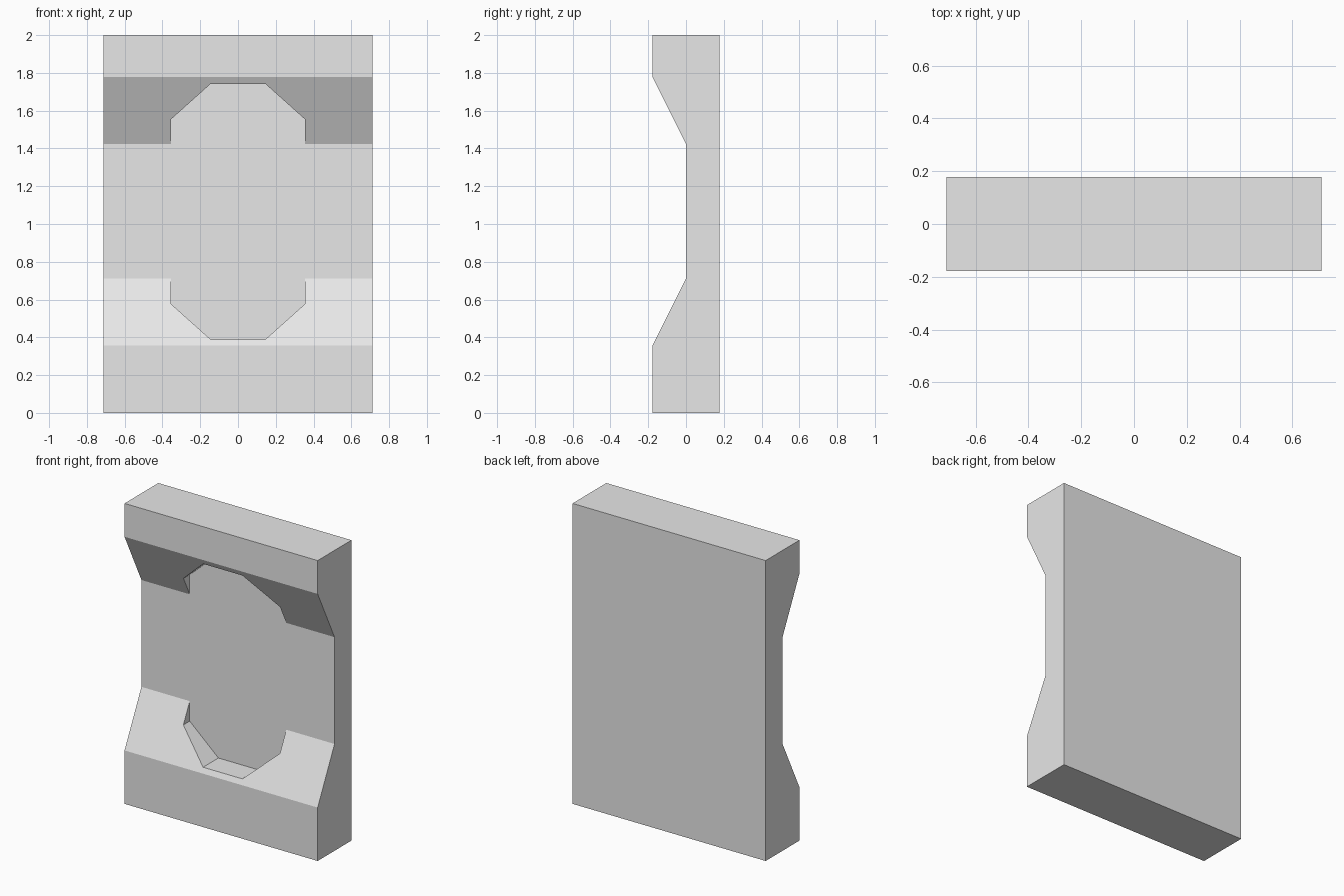
import bpy, bmesh
from mathutils import Vector

default = bpy.data.objects.get("Cube")
if default:
    bpy.data.objects.remove(default, do_unlink=True)

U = 1 / 45  # design unit

grey = bpy.data.materials.new("light grey")
grey.use_nodes = True
colour = (0.8, 0.8, 0.8, 1)
grey.diffuse_color = colour
grey.node_tree.nodes["Principled BSDF"].inputs["Base Color"].default_value = colour


def prism(name, outline, sweep):
    """Extrude a flat outline along the sweep vector into a closed solid."""
    bm = bmesh.new()
    face = bm.faces.new([bm.verts.new(Vector(p) * U) for p in outline])
    top = bmesh.ops.extrude_face_region(bm, geom=[face], use_keep_orig=True)["geom"]
    moved = [g for g in top if isinstance(g, bmesh.types.BMVert)]
    bmesh.ops.translate(bm, verts=moved, vec=Vector(sweep) * U)
    bmesh.ops.recalc_face_normals(bm, faces=bm.faces)
    mesh = bpy.data.meshes.new(name)
    bm.to_mesh(mesh)
    bm.free()
    mesh.materials.append(grey)
    obj = bpy.data.objects.new(name, mesh)
    bpy.context.collection.objects.link(obj)
    return obj


# Panel: side profile with a sloped recess in the front, swept across the width
profile = [(8, 0), (-8, 0), (-8, 16), (0, 32), (0, 64), (-8, 80), (-8, 90), (8, 90)]
panel = prism("panel", [(-32, y, z) for y, z in profile], (64, 0, 0))

# Eight-sided pocket cut through the slopes, down to the recess floor
right_half = [(6.5, 17.5), (16, 26), (16, 69.9), (6.5, 78.4)]
octagon = right_half + [(-x, z) for x, z in reversed(right_half)]
cutter = prism("pocket_cutter", [(x, 0, z) for x, z in octagon], (0, -20, 0))
cutter.hide_render = True

cut = panel.modifiers.new("pocket", "BOOLEAN")
cut.operation = "DIFFERENCE"
cut.solver = "EXACT"
cut.object = cutter
bpy.context.view_layer.objects.active = panel
bpy.ops.object.modifier_apply(modifier=cut.name)
bpy.data.objects.remove(cutter, do_unlink=True)
